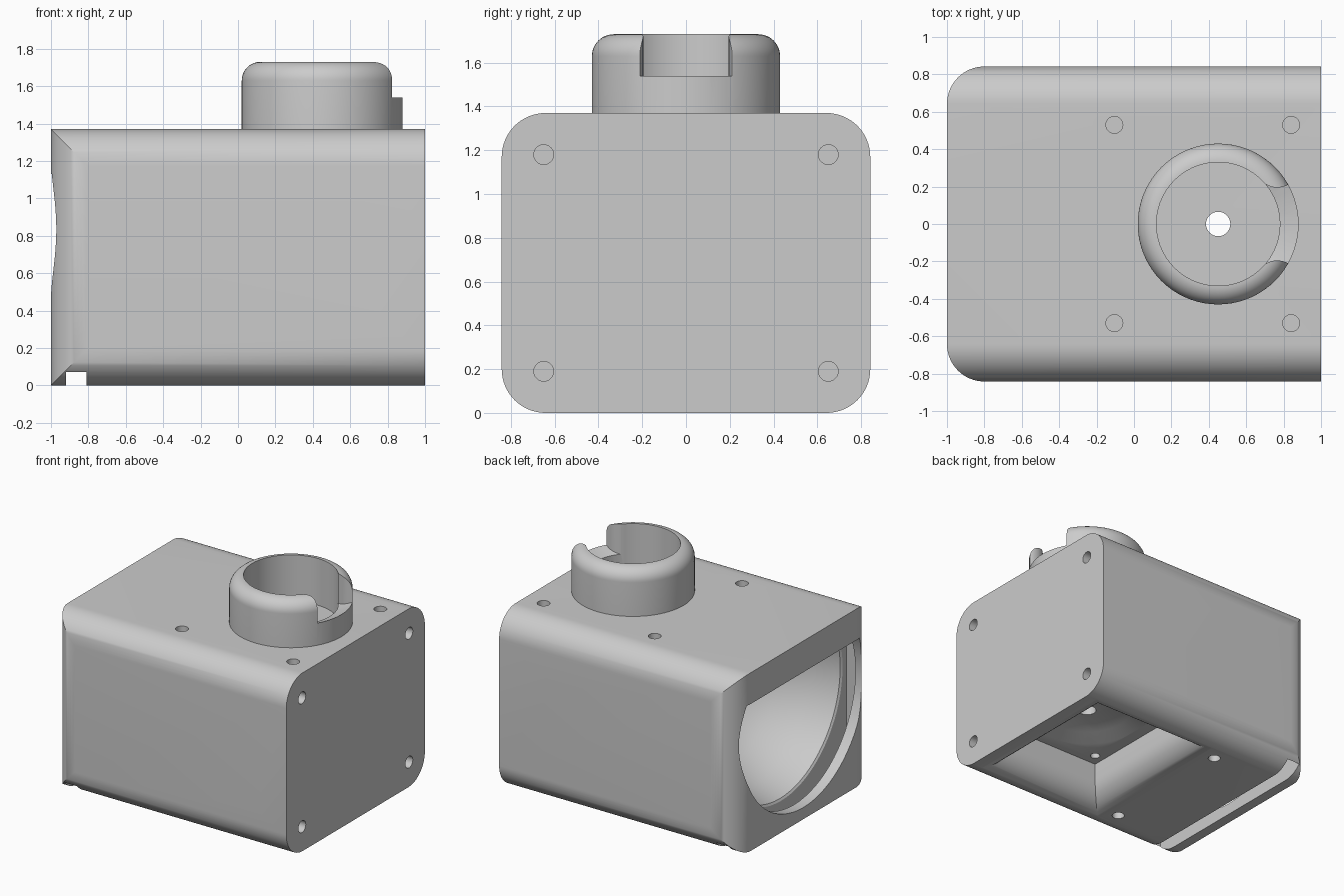
import bpy, bmesh, math
from mathutils import Vector, Matrix

cube = bpy.data.objects.get("Cube")
if cube:
    bpy.data.objects.remove(cube, do_unlink=True)

grey = bpy.data.materials.new("light_grey")
grey.use_nodes = True
grey.diffuse_color = (0.6, 0.6, 0.6, 1)
grey.node_tree.nodes["Principled BSDF"].inputs["Base Color"].default_value = (0.6, 0.6, 0.6, 1)


def finish(name, bm):
    bmesh.ops.recalc_face_normals(bm, faces=bm.faces)
    mesh = bpy.data.meshes.new(name)
    bm.to_mesh(mesh)
    bm.free()
    mesh.materials.append(grey)
    obj = bpy.data.objects.new(name, mesh)
    bpy.context.collection.objects.link(obj)
    return obj


def box(name, lo, hi, pick=None, radius=0.2):
    """Box between two corners; edges chosen by pick are rounded."""
    bm = bmesh.new()
    bmesh.ops.create_cube(bm, size=1)
    for v in bm.verts:
        v.co = Vector([l + (h - l) * (c + 0.5) for l, h, c in zip(lo, hi, v.co)])
    if pick:
        bmesh.ops.bevel(bm, geom=[e for e in bm.edges if pick(*[v.co for v in e.verts])],
                        offset=radius, segments=16, profile=0.5, affect='EDGES')
    return finish(name, bm)


def flared_box(name, x0, x1, half_y, flare, rise, ceiling):
    """Pocket shape whose walls curve outwards towards the base."""
    levels = [(0, -0.005)]
    for i in range(1, 11):
        a = math.pi / 2 * i / 10
        levels.append((flare * math.sin(a), rise * (1 - math.cos(a))))
    levels.append((flare, ceiling))
    bm = bmesh.new()
    rings = []
    for inset, z in levels:
        xa, xb, y = x0 + inset, x1 - inset, half_y - inset
        rings.append([bm.verts.new(p) for p in
                      ((xa, -y, z), (xb, -y, z), (xb, y, z), (xa, y, z))])
    for low, high in zip(rings, rings[1:]):
        for i in range(4):
            j = (i + 1) % 4
            bm.faces.new((low[i], low[j], high[j], high[i]))
    bm.faces.new(rings[0])
    bm.faces.new(rings[-1])
    return finish(name, bm)


def rod(name, start, end, r1, r2=None):
    """Cylinder or cone between two points."""
    start, end = Vector(start), Vector(end)
    d = end - start
    turn = Vector((0, 0, 1)).rotation_difference(d).to_matrix().to_4x4()
    bm = bmesh.new()
    bmesh.ops.create_cone(bm, cap_ends=True, segments=48, radius1=r1,
                          radius2=r1 if r2 is None else r2, depth=d.length,
                          matrix=Matrix.Translation((start + end) / 2) @ turn)
    return finish(name, bm)


def lathe(name, points, centre, axis, closed, clip=None):
    """Spin a profile of 3D points about an axis."""
    bm = bmesh.new()
    vs = [bm.verts.new(Vector(p)) for p in points]
    es = [bm.edges.new(pair) for pair in zip(vs, vs[1:])]
    if closed:
        es.append(bm.edges.new((vs[-1], vs[0])))
    bmesh.ops.spin(bm, geom=vs + es, cent=centre, axis=axis,
                   angle=math.tau, steps=72, use_duplicate=False)
    bmesh.ops.remove_doubles(bm, verts=bm.verts, dist=0.0005)
    if clip:
        bmesh.ops.bisect_plane(bm, geom=bm.verts[:] + bm.edges[:] + bm.faces[:],
                               plane_co=(0, 0, clip), plane_no=(0, 0, 1), clear_outer=True)
        bmesh.ops.holes_fill(bm, edges=[e for e in bm.edges if e.is_boundary], sides=0)
    return finish(name, bm)


def combine(target, cutter, how='DIFFERENCE'):
    mod = target.modifiers.new("cut", 'BOOLEAN')
    mod.operation, mod.object, mod.solver = how, cutter, 'EXACT'
    bpy.context.view_layer.objects.active = target
    bpy.ops.object.modifier_apply(modifier=mod.name)
    bpy.data.objects.remove(cutter, do_unlink=True)


def smooth(obj):
    bpy.ops.object.select_all(action='DESELECT')
    obj.select_set(True)
    bpy.context.view_layer.objects.active = obj
    bpy.ops.object.shade_smooth_by_angle(angle=math.radians(30))


# Housing: lengthwise rounding crossed with rounded upright edges at the open end
WIDE = 0.842
housing = box("housing", (-1, -WIDE, 0), (1, WIDE, 1.37),
              pick=lambda a, b: abs(a.x - b.x) > 1)
plan = box("plan_shape", (-1, -WIDE, -0.5), (1.5, WIDE, 2),
           pick=lambda a, b: abs(a.z - b.z) > 1 and a.x < 0)
combine(housing, plan, 'INTERSECT')

# Large mouth with a bowl behind it, flat along the top
bowl = [(-1.1, 0), (-1.1, 0.745), (-0.81, 0.745), (-0.8, 0.73), (-0.6, 0.67), (-0.4, 0.56),
        (-0.22, 0.42), (-0.12, 0.25), (-0.08, 0)]
AXIS_Z = 0.835
combine(housing, lathe("bowl_cutter", [(x, 0, AXIS_Z + r) for x, r in bowl],
                       (0, 0, AXIS_Z), (1, 0, 0), False, clip=1.13))

# Slot for a window plate, open underneath
combine(housing, box("slot_cutter", (-0.92, -0.795, -0.1), (-0.81, 0.795, 1.26)))

# Flared pocket underneath with a round recess in its ceiling
combine(housing, flared_box("pocket_cutter", -0.22, 0.93, 0.675, 0.17, 0.2, 0.32))
combine(housing, rod("recess_cutter", (0.45, 0, 0.315), (0.45, 0, 0.37), 0.42, 0.32))

# Centre bore and screw holes
combine(housing, rod("centre_bore", (0.45, 0, -0.1), (0.45, 0, 1.5), 0.065))
for side in (-1, 1):
    for x in (-0.105, 0.84):
        combine(housing, rod("top_hole", (x, side * 0.53, 1.2), (x, side * 0.53, 1.5), 0.045))
    for z in (0.19, 1.18):
        combine(housing, rod("end_hole", (0.86, side * 0.65, z), (1.1, side * 0.65, z), 0.045))
    combine(housing, rod("base_hole", (-0.31, side * 0.55, -0.1),
                         (-0.31, side * 0.55, 0.15), 0.045))
    combine(housing, rod("pocket_hole", (0.03, side * 0.41, 0.25),
                         (0.03, side * 0.41, 0.45), 0.035))
smooth(housing)

# Collar on top with a rounded rim
CX = 0.45
profile = [(CX + 0.33, 0, 1.36), (CX + 0.43, 0, 1.36)]
for i in range(13):
    a = math.pi / 2 * i / 12
    profile.append((CX + 0.33 + 0.1 * math.cos(a), 0, 1.63 + 0.1 * math.sin(a)))
collar = lathe("collar", profile, (CX, 0, 0), (0, 0, 1), True)

# Notch towards the closed end: bulged ends, floor sloping gently inwards
notch = box("notch_cutter", (CX + 0.1, -0.215, 1.4), (1.2, 0.215, 2))
for side in (-1, 1):
    combine(notch, rod("bulge", (0.765, side * 0.315, 1.3), (0.765, side * 0.315, 2.1), 0.12))
combine(notch, rod("floor_slope", (CX, 0, 1.48), (CX, 0, 1.78), 0.28, 1.03), 'INTERSECT')
combine(collar, notch)
smooth(collar)
